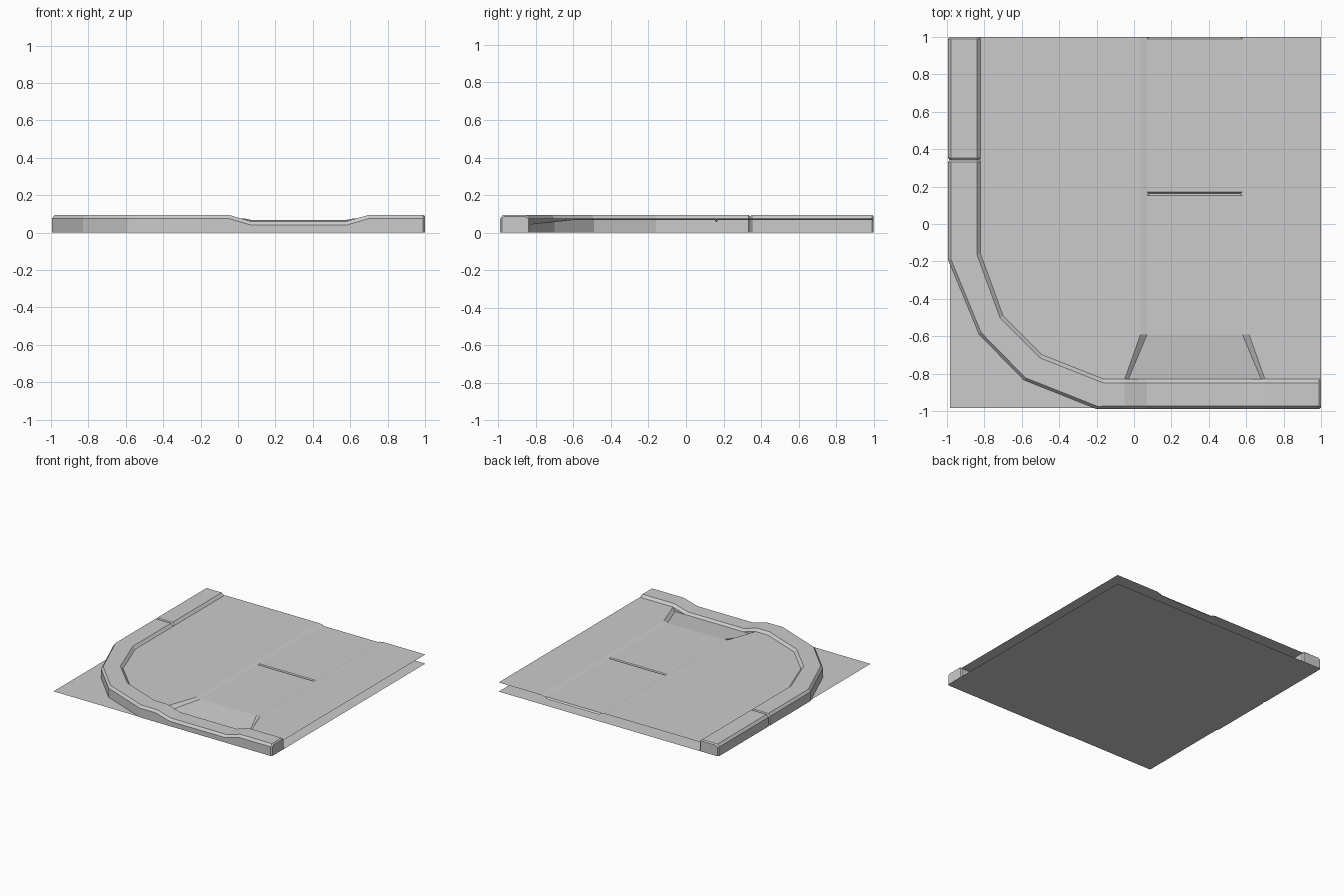
import bpy
import bmesh
from mathutils import Vector

if "Cube" in bpy.data.objects:
    bpy.data.objects.remove(bpy.data.objects["Cube"])

grey = bpy.data.materials.new("concrete_grey")
grey.use_nodes = True
grey.diffuse_color = (0.6, 0.6, 0.6, 1)
grey.node_tree.nodes["Principled BSDF"].inputs["Base Color"].default_value = (0.6, 0.6, 0.6, 1)


def make_object(name, faces, outward=False):
    """Object from lists of corner points, welded where they meet."""
    bm = bmesh.new()
    for pts in faces:
        bm.faces.new([bm.verts.new(p) for p in pts])
    bmesh.ops.remove_doubles(bm, verts=bm.verts, dist=0.0005)
    if outward:
        bmesh.ops.recalc_face_normals(bm, faces=bm.faces)
    else:
        for f in bm.faces:
            f.normal_update()
            if f.normal.z < 0:
                f.normal_flip()
    mesh = bpy.data.meshes.new(name)
    bm.to_mesh(mesh)
    bm.free()
    mesh.materials.append(grey)
    obj = bpy.data.objects.new(name, mesh)
    bpy.context.collection.objects.link(obj)
    return obj


HIGH, LOW, RAMP, GROOVE = 0.075, 0.068, 0.043, 0.055
TOP, DROP, END = 0.095, 0.035, 0.01


def curb(name, sections):
    """Loft a chamfered kerb through (outer, inner, drop) sections."""
    rows = []
    last = len(sections) - 1

    def ring(o, i, drop, inset, shift):
        o, i = Vector((*o, 0)), Vector((*i, 0))
        across = (i - o).normalized()
        o, i = o + across * inset + shift, i - across * inset + shift
        up = Vector((0, 0, 1))
        side, top = HIGH - drop, TOP - drop - inset * 0.8
        return [o, o + up * side, o + across * 0.016 + up * top,
                i - across * 0.02 + up * top, i + up * side, i]

    # Both ends are bevelled by an inset cap
    for n, (o, i, drop) in enumerate(sections):
        if n in (0, last):
            near = sections[1 if n == 0 else last - 1]
            along = (Vector((*near[0], 0)) - Vector((*o, 0))).normalized() * END
            pair = [ring(o, i, drop, END, Vector()), ring(o, i, drop, 0, along)]
            rows += pair if n == 0 else pair[::-1]
        else:
            rows.append(ring(o, i, drop, 0, Vector()))
    faces = [rows[0], rows[-1]]
    for a, b in zip(rows, rows[1:]):
        for k in range(6):
            m = (k + 1) % 6
            faces.append([a[k], a[m], b[m], b[k]])
    return make_object(name, faces, outward=True)


# Ground sheet
make_object("ground_sheet", [[(-0.985, -0.985, 0), (1, -0.985, 0), (1, 1, 0), (-0.985, 1, 0)]])

# Kerbs: straight piece, then the corner with its lowered crossing
curb("straight_kerb", [((-0.995, 1), (-0.82, 1), 0), ((-0.995, 0.342), (-0.82, 0.342), 0)])
bend_in = [(-0.82, -0.16), (-0.70, -0.49), (-0.49, -0.70), (-0.16, -0.83)]
bend_out = [(-0.995, -0.19), (-0.83, -0.59), (-0.59, -0.835), (-0.20, -0.99)]
corner = [((-0.995, 0.342), (-0.82, 0.342), 0)]
corner += [(o, i, 0) for o, i in zip(bend_out, bend_in)]
for x, drop in ((-0.05, 0), (0.07, DROP), (0.58, DROP), (0.70, 0), (1, 0)):
    corner.append(((x, -0.99), (x, -0.83), drop))
curb("corner_kerb", corner)

# Paving: raised sides, slightly sunken middle
MID, FRONT, BEND = 0.325, -0.83, -0.59


def mirror(x):
    return 2 * MID - x


left_outline = [(0.035, 1), (-0.82, 1)] + bend_in + [(-0.05, FRONT), (0.035, BEND)]
right_outline = [(mirror(0.035), 1), (1, 1), (1, FRONT),
                 (mirror(-0.05), FRONT), (mirror(0.035), BEND)]
paving = [[(x, y, HIGH) for x, y in outline] for outline in (left_outline, right_outline)]

# Sloping edges of the sunken strip and of the crossing ramp
for flip in (lambda x: x, mirror):
    paving.append([(flip(0.035), 1, HIGH), (flip(0.035), BEND, HIGH),
                   (flip(0.07), BEND, LOW), (flip(0.07), 1, LOW)])
    paving.append([(flip(0.035), BEND, HIGH), (flip(-0.05), FRONT, HIGH),
                   (flip(-0.03), FRONT, RAMP), (flip(0.07), BEND, LOW)])
    # Closed ends of the two grooves
    paving.append([(flip(0.07), 0.152, LOW), (flip(0.085), 0.162, GROOVE), (flip(0.07), 0.172, LOW)])
    paving.append([(flip(0.07), 0.99, LOW), (flip(0.085), 1, GROOVE), (flip(0.07), 1, LOW)])

# Middle strip from the ramp to the back, with its grooves
strip = [(-0.03, FRONT, RAMP), (0.07, BEND, LOW), (0.07, 0.152, LOW), (0.085, 0.162, GROOVE),
         (0.07, 0.172, LOW), (0.07, 0.99, LOW), (0.085, 1, GROOVE)]
for (xa, ya, za), (xb, yb, zb) in zip(strip, strip[1:]):
    paving.append([(xa, ya, za), (mirror(xa), ya, za), (mirror(xb), yb, zb), (xb, yb, zb)])
make_object("paving", paving)
